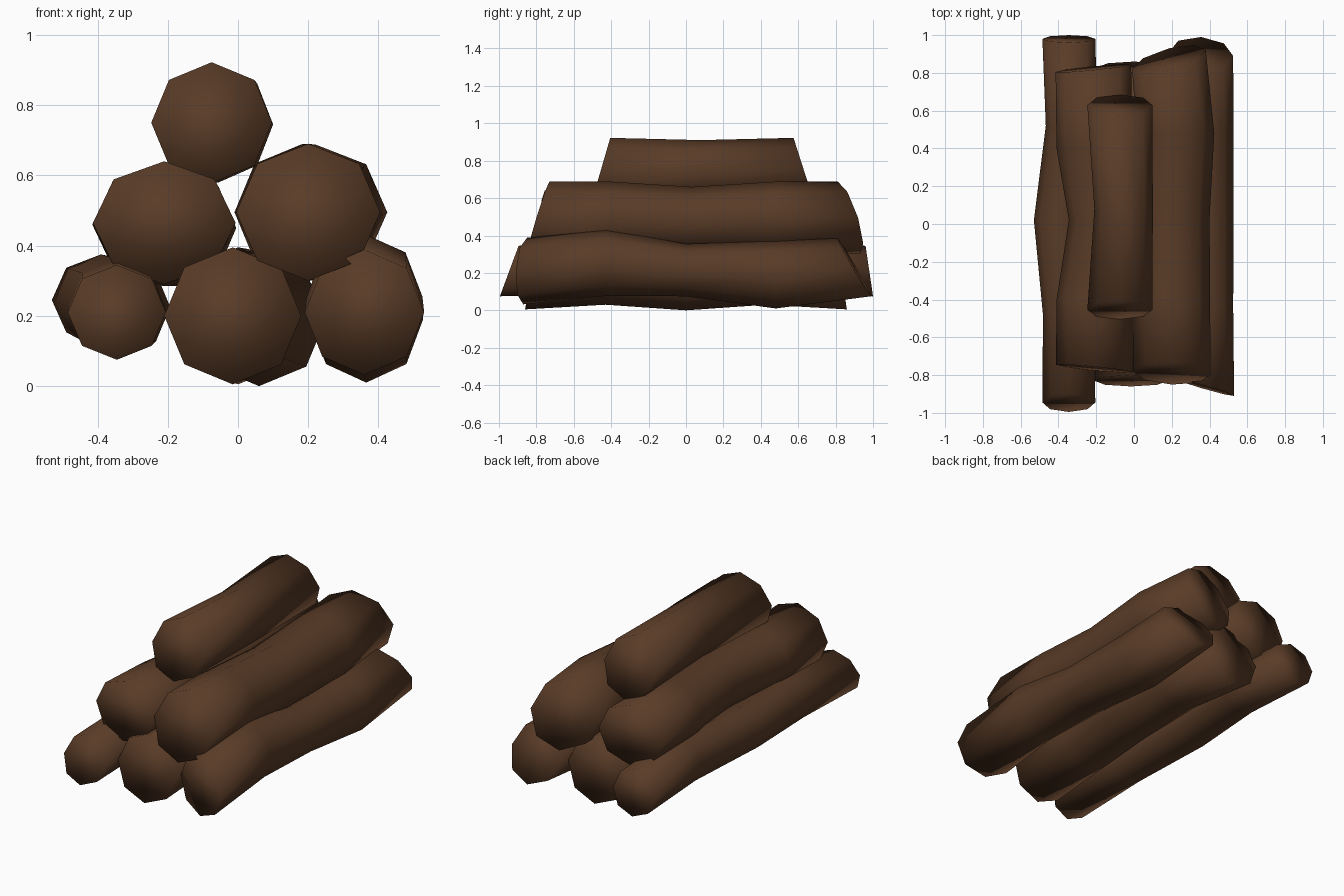
import bpy, bmesh, math

SIDES = 8
bark = bpy.data.materials.new("dark brown bark")
bark.diffuse_color = (0.10, 0.044, 0.020, 1)


def log(name, rings, front_tilt, back_tilt):
    """rings: (y, x, z, radius x, radius z); tilt: end skew along x and z."""
    bm = bmesh.new()
    loops = []
    for n, (y, x, z, rx, rz) in enumerate(rings):
        tx, tz = (0, 0)
        if n == 0:
            tx, tz = front_tilt
        elif n == len(rings) - 1:
            tx, tz = back_tilt
        loop = []
        for i in range(SIDES):
            a = math.tau * i / SIDES
            c, s = math.cos(a), math.sin(a)
            loop.append(bm.verts.new((x + rx * c, y + tx * c + tz * s, z + rz * s)))
        loops.append(loop)
    for a, b in zip(loops, loops[1:]):
        for i in range(SIDES):
            j = (i + 1) % SIDES
            bm.faces.new((a[i], a[j], b[j], b[i]))
    bm.faces.new(loops[0])
    bm.faces.new(loops[-1])
    bmesh.ops.recalc_face_normals(bm, faces=bm.faces)
    for f in bm.faces:
        f.smooth = True
    me = bpy.data.meshes.new(name)
    bm.to_mesh(me)
    bm.free()
    me.materials.append(bark)
    ob = bpy.data.objects.new(name, me)
    bpy.context.collection.objects.link(ob)


# top of the pile
log("top_log", [
    (-0.455, -0.075, 0.75, 0.172, 0.172),
    (0.08, -0.055, 0.745, 0.155, 0.165),
    (0.63, -0.075, 0.75, 0.172, 0.172)], (0, 0.05), (0, -0.055))

# middle row
log("middle_left_log", [
    (-0.765, -0.21, 0.465, 0.203, 0.175),
    (-0.40, -0.21, 0.455, 0.200, 0.170),
    (0.02, -0.175, 0.45, 0.170, 0.165),
    (0.40, -0.21, 0.455, 0.200, 0.170),
    (0.825, -0.215, 0.46, 0.200, 0.175)], (-0.02, 0.01), (0.02, -0.01))
log("middle_right_log", [
    (-0.79, 0.20, 0.495, 0.205, 0.195),
    (-0.40, 0.20, 0.495, 0.203, 0.193),
    (0.03, 0.205, 0.48, 0.195, 0.180),
    (0.48, 0.22, 0.495, 0.205, 0.193),
    (0.87, 0.185, 0.495, 0.195, 0.195)], (-0.01, 0.06), (0.05, -0.06))

# bottom row
log("bottom_left_log", [
    (-0.945, -0.345, 0.21, 0.140, 0.135),
    (-0.48, -0.345, 0.225, 0.137, 0.137),
    (0.02, -0.39, 0.245, 0.140, 0.130),
    (0.52, -0.33, 0.225, 0.137, 0.137),
    (0.98, -0.345, 0.21, 0.140, 0.135)], (0, 0.05), (0, -0.02))
log("bottom_middle_log", [
    (-0.83, -0.015, 0.20, 0.195, 0.195),
    (-0.43, -0.01, 0.21, 0.180, 0.180),
    (0.0, 0.06, 0.19, 0.190, 0.190),
    (0.43, 0.03, 0.21, 0.180, 0.180),
    (0.83, 0.0, 0.20, 0.195, 0.195)], (0, 0.03), (0, -0.03))
log("bottom_right_log", [
    (-0.86, 0.36, 0.21, 0.170, 0.178),
    (-0.43, 0.36, 0.255, 0.165, 0.178),
    (0.0, 0.36, 0.215, 0.168, 0.140),
    (0.48, 0.365, 0.19, 0.162, 0.180),
    (0.90, 0.355, 0.23, 0.170, 0.155)], (-0.05, 0.01), (-0.01, -0.09))
